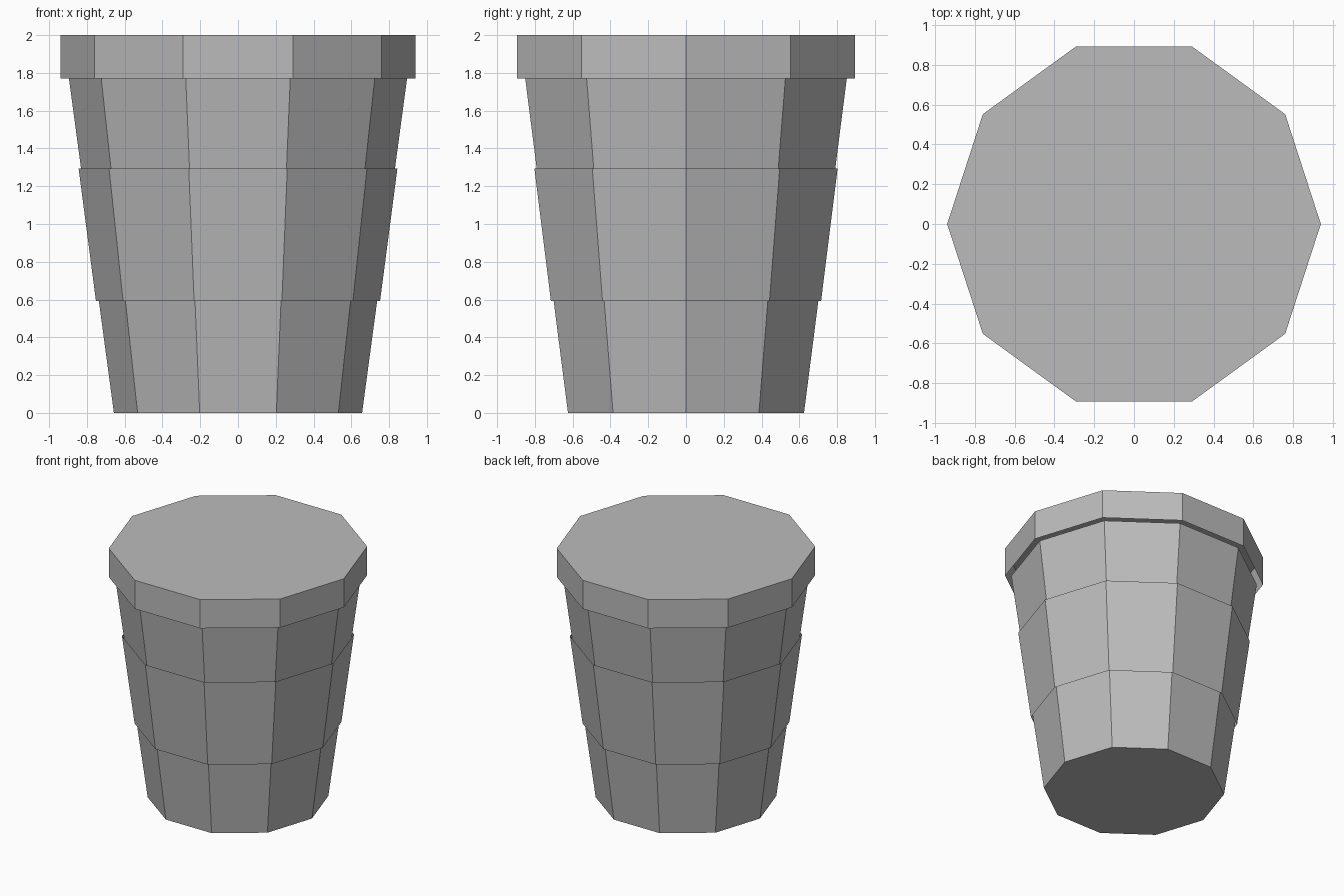
import bpy
import bmesh
import math

if "Cube" in bpy.data.objects:
    bpy.data.objects.remove(bpy.data.objects["Cube"])

SIDES = 10

grey = bpy.data.materials.new("plain grey")
grey.diffuse_color = (0.5, 0.5, 0.5, 1.0)
grey.use_nodes = True
grey.node_tree.nodes["Principled BSDF"].inputs["Base Color"].default_value = grey.diffuse_color


def tapered_shell(name, z0, r0, z1, r1, cap_bottom=False, cap_top=False):
    """Ten-sided tapered wall with optional flat end caps."""
    bm = bmesh.new()
    rings = []
    for z, r in ((z0, r0), (z1, r1)):
        rings.append([bm.verts.new((r * math.cos(i * math.tau / SIDES),
                                    r * math.sin(i * math.tau / SIDES), z))
                      for i in range(SIDES)])
    low, high = rings
    for i in range(SIDES):
        j = (i + 1) % SIDES
        bm.faces.new((low[i], low[j], high[j], high[i]))
    if cap_bottom:
        bm.faces.new(low[::-1])
    if cap_top:
        bm.faces.new(high)
    mesh = bpy.data.meshes.new(name)
    bm.to_mesh(mesh)
    bm.free()
    mesh.materials.append(grey)
    obj = bpy.data.objects.new(name, mesh)
    bpy.context.collection.objects.link(obj)
    return obj


# Cup wall with a closed base, open under the lid
tapered_shell("cup_body", 0.0, 0.657, 1.77, 0.895, cap_bottom=True)

# Loose band around the middle
tapered_shell("sleeve", 0.592, 0.752, 1.295, 0.844)

# Overhanging lid, hollow underneath
tapered_shell("lid", 1.77, 0.94, 2.0, 0.94, cap_top=True)
